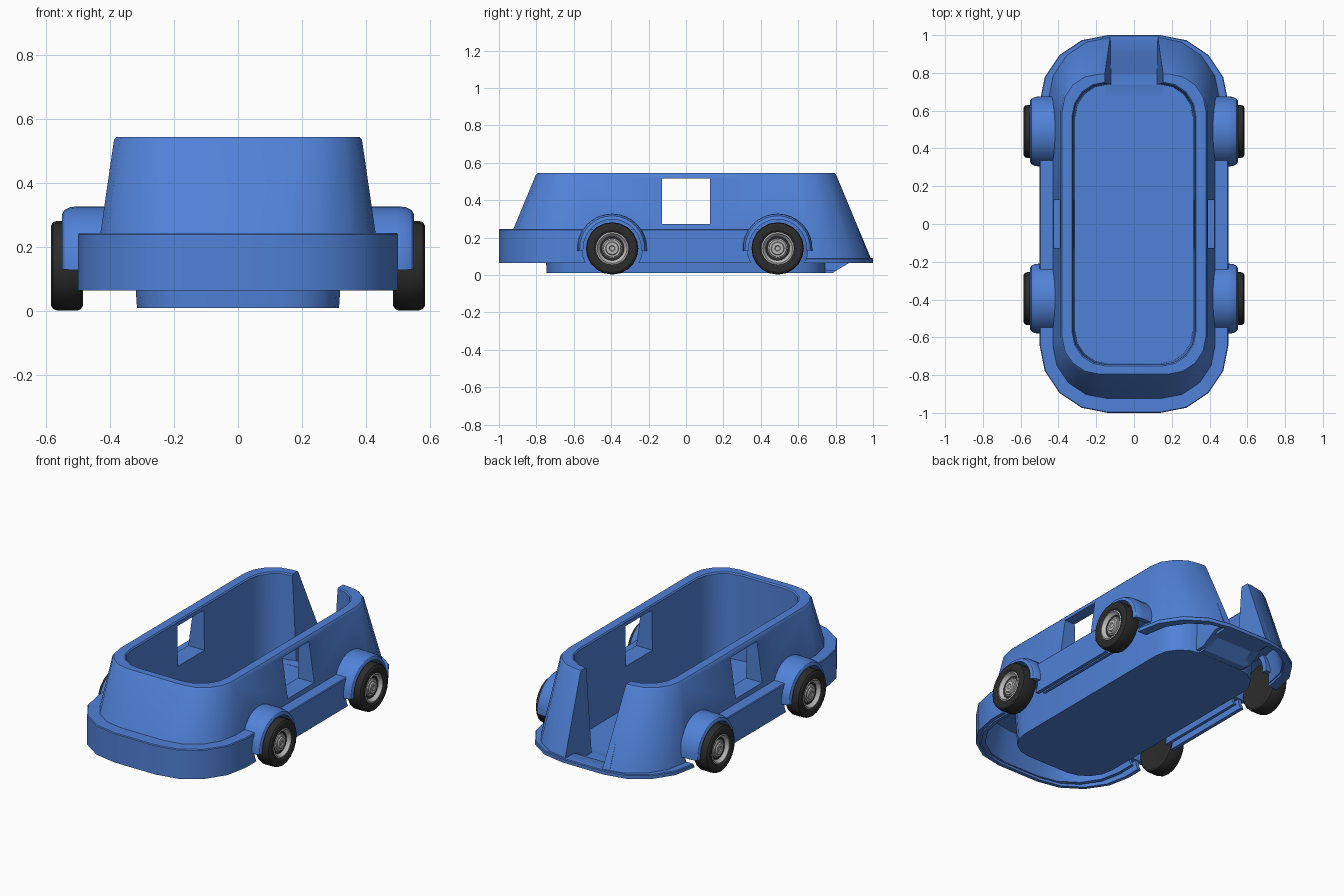
import bpy, bmesh
from math import cos, sin, pi, radians

if "Cube" in bpy.data.objects:
    bpy.data.objects.remove(bpy.data.objects["Cube"])


def material(name, rgb):
    m = bpy.data.materials.new(name)
    m.diffuse_color = (*rgb, 1)
    m.use_nodes = True
    m.node_tree.nodes["Principled BSDF"].inputs["Base Color"].default_value = m.diffuse_color
    return m


BLUE = material("blue_plastic", (0.08, 0.22, 0.68))
BLACK = material("black_rubber", (0.025, 0.025, 0.025))
GREY = material("light_metal", (0.5, 0.5, 0.5))


def loft(name, rings, mat=BLUE, wrap=False):
    """Skin closed rings of points; cap the ends or wrap last to first."""
    bm = bmesh.new()
    vs = [[bm.verts.new(p) for p in ring] for ring in rings]
    n = len(vs[0])
    pairs = list(zip(vs, vs[1:]))
    if wrap:
        pairs.append((vs[-1], vs[0]))
    else:
        bm.faces.new(vs[0])
        bm.faces.new(vs[-1])
    for a, b in pairs:
        for i in range(n):
            j = (i + 1) % n
            bm.faces.new((a[i], a[j], b[j], b[i]))
    bmesh.ops.recalc_face_normals(bm, faces=bm.faces)
    me = bpy.data.meshes.new(name)
    bm.to_mesh(me)
    bm.free()
    me.materials.append(mat)
    ob = bpy.data.objects.new(name, me)
    bpy.context.collection.objects.link(ob)
    return ob


def outline(hx, hy, r, z, n=4):
    """Rounded rectangle in plan."""
    pts = []
    for k, (sx, sy) in enumerate([(1, 1), (-1, 1), (-1, -1), (1, -1)]):
        for i in range(n + 1):
            a = (k + i / n) * pi / 2
            pts.append((sx * (hx - r) + r * cos(a), sy * (hy - r) + r * sin(a), z))
    return pts


def box(name, x, y, z):
    return loft(name, [[(x[0], y[0], k), (x[1], y[0], k), (x[1], y[1], k), (x[0], y[1], k)] for k in z])


def circle(x, r, cy, cz, n):
    return [(x, cy + r * cos(2 * pi * i / n), cz + r * sin(2 * pi * i / n)) for i in range(n)]


def cut(ob, cutter):
    bpy.context.view_layer.objects.active = ob
    m = ob.modifiers.new("cut", 'BOOLEAN')
    m.operation = 'DIFFERENCE'
    m.solver = 'EXACT'
    m.object = cutter
    bpy.ops.object.modifier_apply(modifier=m.name)


# Body: tub bottom, hollow underside, sloped outside, rim, inner walls and floor
body = loft("body_shell", [outline(*p) for p in [
    (.316, .745, .18, .01), (.331, .757, .19, .24), (.41, .90, .26, .24),
    (.435, .97, .32, .08), (.454, .992, .33, .08), (.388, .803, .20, .535),
    (.38, .794, .195, .545), (.328, .752, .18, .545), (.322, .745, .175, .537),
    (.312, .738, .17, .022)]])

# Skirt around the front and sides, thin lip around the back
skirt = loft("lower_skirt", [outline(*p) for p in [
    (.50, 1.0, .36, .065), (.50, 1.0, .36, .24), (.496, .996, .356, .245),
    (.42, .91, .26, .245), (.42, .91, .26, .225), (.478, .978, .338, .225),
    (.478, .978, .338, .065)]], wrap=True)
lip = loft("rear_lip", [outline(*p) for p in [
    (.50, 1.0, .36, .065), (.50, 1.0, .36, .085), (.496, .996, .356, .09),
    (.44, .975, .32, .09), (.44, .975, .32, .065)]], wrap=True)

# Door surround and sill with ramp
surround = loft("door_surround", [[(x, y, z) for y, z in [
    (.742, .022), (.80, .022), (.90, .08), (.985, .08), (.918, .25), (.742, .25)]]
    for x in (-.17, .17)])
sill = loft("door_sill", [[(x, y, z) for y, z in [
    (.68, .011), (.785, .011), (.865, .065), (.995, .065), (.995, .087),
    (.90, .087), (.79, .027), (.68, .023)]] for x in (-.15, .15)])

# Cutters for openings
door_cut = loft("door_cutter", [[(-.122, y, .028), (.122, y, .028), (.157, y, .6), (-.157, y, .6)]
                                for y in (.6, 1.1)])
window_cut = box("window_cutter", (-.7, .7), (-.128, .128), (.272, .515))
back_cut = box("back_cutter", (-.7, .7), (.5, 1.2), (0, .5))
front_cut = box("front_cutter", (-.7, .7), (-1.2, .5), (0, .5))
cut(body, door_cut)
cut(surround, door_cut)
cut(body, window_cut)
cut(skirt, back_cut)
cut(lip, front_cut)
cutters = [door_cut, window_cut, back_cut, front_cut]

# Wheel wells, arches and wheels
HZ = .142
ARCH = [(.39, .186), (.50, .186), (.525, .183), (.543, .174), (.55, .162), (.55, .155), (.39, .155)]
TYRE = [(.487, .07), (.485, .125), (.492, .136), (.502, .140), (.566, .140), (.578, .136),
        (.585, .125), (.585, .098), (.578, .088), (.56, .086)]
RIM = [(.555, .09), (.577, .089), (.580, .080), (.566, .072), (.556, .060), (.562, .048),
       (.568, .046), (.568, .036), (.575, .032), (.575, .016), (.570, .012)]
for label, cy in (("front", -.395), ("rear", .49)):
    for side, s in (("right", 1), ("left", -1)):
        tag = f"{label}_{side}"
        well = loft("well_cutter", [circle(s * x, .162, cy, HZ, 24) for x in (.40, .62)])
        for ob in (body, skirt, lip):
            cut(ob, well)
        cutters.append(well)
        rings = []
        for i in range(17):
            a = radians(-4 + 188 * i / 16)
            rings.append([(s * x, cy + r * cos(a), HZ + r * sin(a)) for x, r in ARCH])
        loft(tag + "_arch", rings)
        loft(tag + "_tyre", [circle(s * x, r, cy, HZ, 20) for x, r in TYRE], BLACK)
        loft(tag + "_rim", [circle(s * x, r, cy, HZ, 20) for x, r in RIM], GREY)

for c in cutters:
    bpy.data.objects.remove(c)

# Smooth shading with sharp edges kept
for ob in bpy.context.scene.objects:
    ob.select_set(True)
bpy.context.view_layer.objects.active = body
bpy.ops.object.shade_smooth_by_angle(angle=radians(32))
